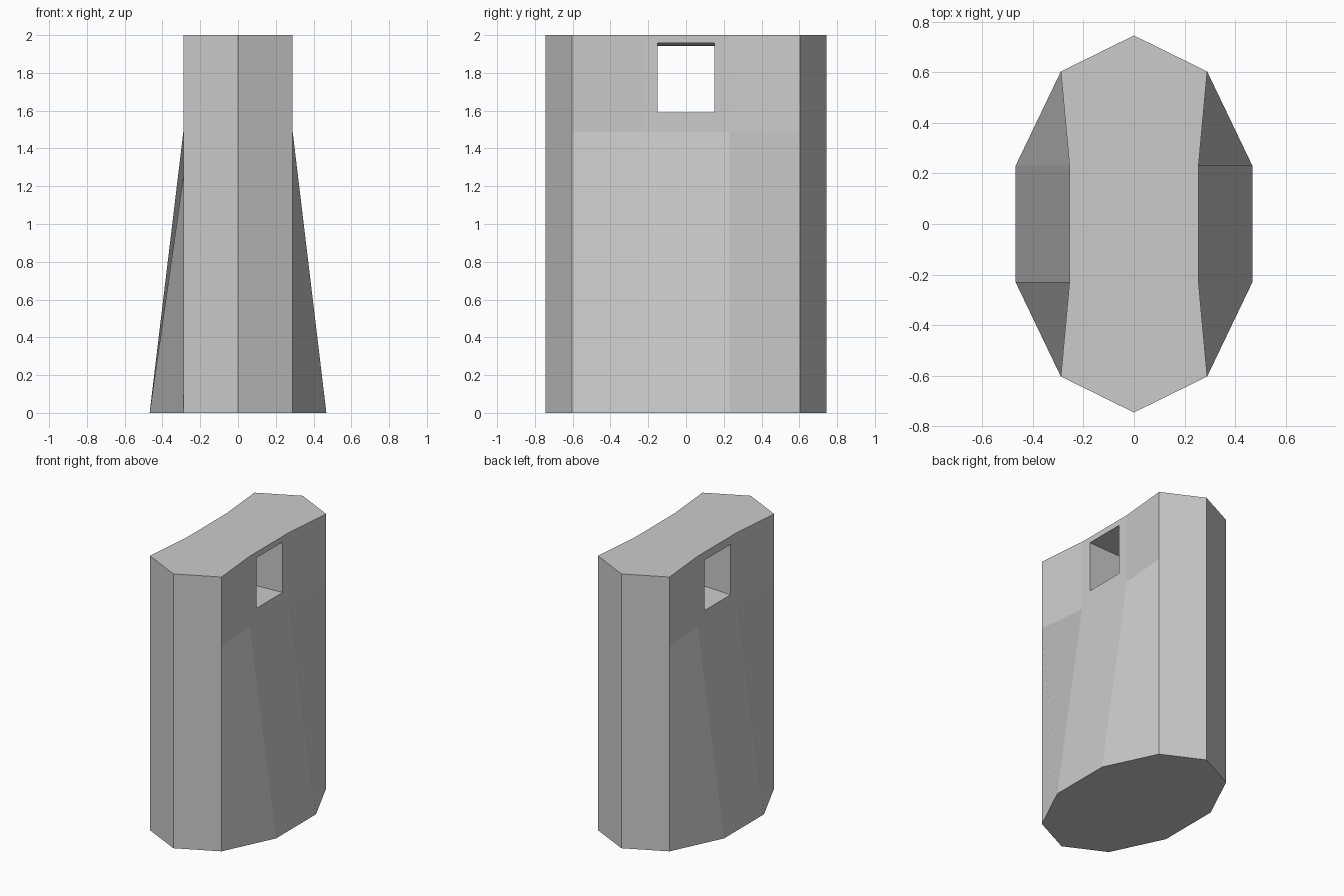
import bpy, bmesh, math
from mathutils import Matrix

if "Cube" in bpy.data.objects:
    bpy.data.objects.remove(bpy.data.objects["Cube"], do_unlink=True)

RX, RY = 0.492, 0.745      # radii of the ten-sided base
SHOULDER, TOP = 1.49, 2.0  # heights of the upper rings
WAIST = 0.255              # half width of the pinched sides

grey = bpy.data.materials.new("plain grey")
grey.use_nodes = True
colour = (0.6, 0.6, 0.6, 1)
grey.diffuse_color = colour
grey.node_tree.nodes["Principled BSDF"].inputs["Base Color"].default_value = colour


def make_object(name, bm):
    mesh = bpy.data.meshes.new(name)
    bm.to_mesh(mesh)
    bm.free()
    mesh.materials.append(grey)
    obj = bpy.data.objects.new(name, mesh)
    bpy.context.collection.objects.link(obj)
    return obj


def ring(bm, z, pinched):
    """Ten-sided ring, with the four side corners drawn in if pinched."""
    verts = []
    for i in range(10):
        a = math.radians(36 * i - 90)
        x, y = RX * math.cos(a), RY * math.sin(a)
        if pinched and abs(y) < RY / 2:
            x = math.copysign(WAIST, x)
        verts.append(bm.verts.new((x, y, z)))
    return verts


# Body: wide base, sides sloping in to a straight pinched top
bm = bmesh.new()
rings = [ring(bm, 0, False), ring(bm, SHOULDER, True), ring(bm, TOP, True)]
for low, high in zip(rings, rings[1:]):
    for i in range(10):
        j = (i + 1) % 10
        bm.faces.new((low[j], high[j], high[i], low[i]))
bm.faces.new(rings[0][::-1])
bm.faces.new(rings[-1])
bm.normal_update()
body = make_object("body", bm)

# Square slot through the top, tilted slightly
bm = bmesh.new()
bmesh.ops.create_cube(bm, size=1, matrix=Matrix.Translation((0, 0, 1.766))
                      @ Matrix.Rotation(-0.033, 4, 'Y').inverted()
                      @ Matrix.Diagonal((1.2, 0.3, 0.367, 1)))
# the slot rises towards the left side
bmesh.ops.transform(bm, verts=bm.verts, matrix=Matrix.Scale(-1, 4, (1, 0, 0)))
bmesh.ops.reverse_faces(bm, faces=bm.faces)
cutter = make_object("slot_cutter", bm)
cutter.hide_render = True

cut = body.modifiers.new("slot", 'BOOLEAN')
cut.operation = 'DIFFERENCE'
cut.solver = 'EXACT'
cut.object = cutter
bpy.context.view_layer.objects.active = body
bpy.ops.object.modifier_apply(modifier=cut.name)
bpy.data.objects.remove(cutter, do_unlink=True)
